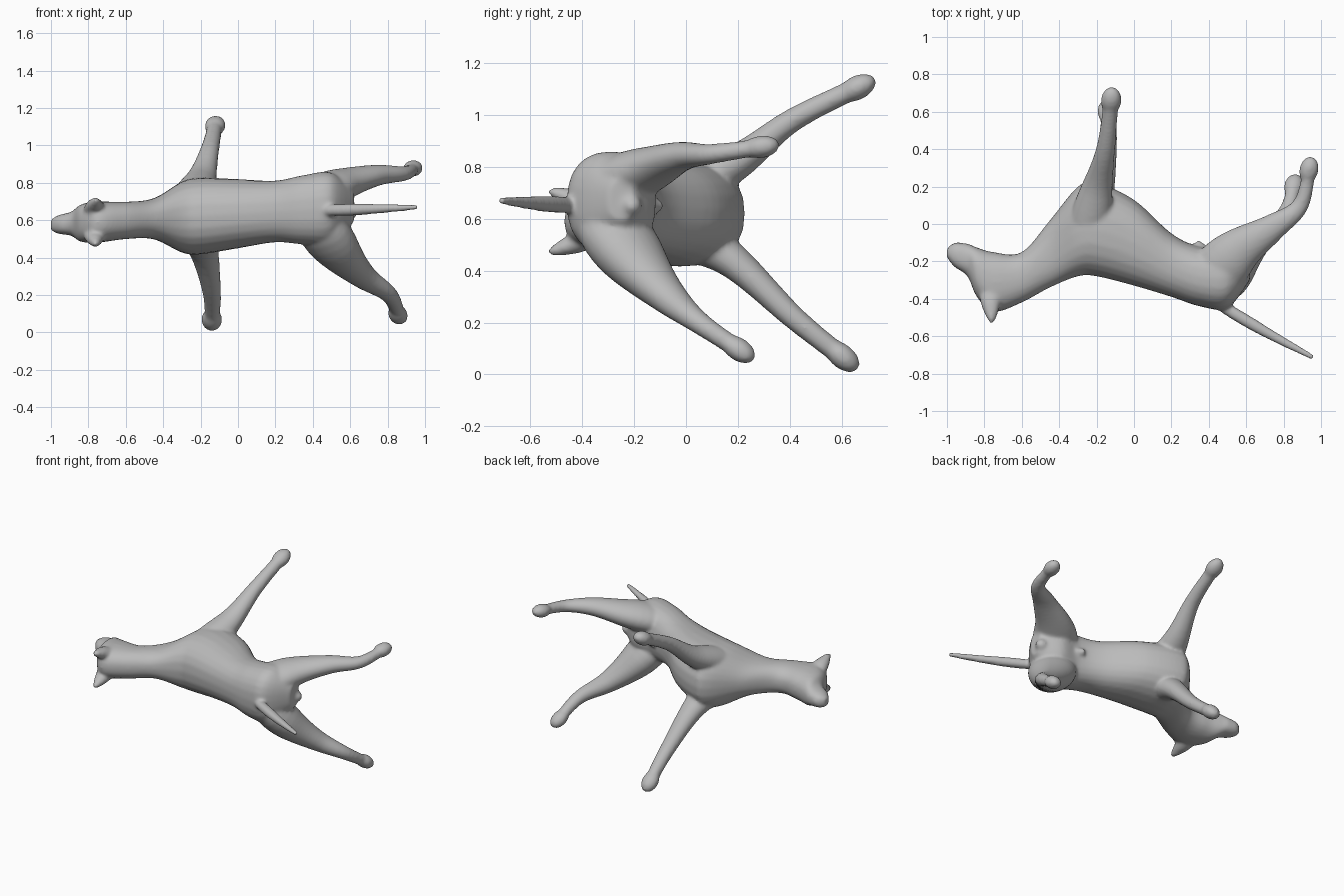
import bpy, bmesh, math
from mathutils import Vector, Matrix

if "Cube" in bpy.data.objects:
    bpy.data.objects.remove(bpy.data.objects["Cube"])

coat = bpy.data.materials.new("grey coat")
coat.use_nodes = True
grey = (0.5, 0.5, 0.5, 1)
coat.diffuse_color = grey
coat.node_tree.nodes["Principled BSDF"].inputs["Base Color"].default_value = grey

shape = bmesh.new()
SIDES = 24
STEPS = 6
CIRCLE = [(math.cos(math.tau * k / SIDES), math.sin(math.tau * k / SIDES)) for k in range(SIDES)]


def midline(x):
    """Height of the plane that divides the animal's left from its right."""
    return 0.635 + 0.06 * x


def squarer(value):
    """Push a circle's coordinate outward so that the section fills its corners."""
    return math.copysign(abs(value) ** 0.85, value)


def smooth_rows(rows):
    """Fill in the rows with a Catmull-Rom spline."""
    padded = [rows[0], *rows, rows[-1]]
    result = []
    for before, start, end, after in zip(padded, padded[1:], padded[2:], padded[3:]):
        for step in range(STEPS):
            t = step / STEPS
            row = []
            for a, b, c, d in zip(before, start, end, after):
                leave, arrive = (c - a) / 2, (d - b) / 2
                ease = t * t * (3 - 2 * t)
                row.append(b + (c - b) * ease + leave * t * (1 - t) ** 2 - arrive * t * t * (1 - t))
            result.append(row)
    result.append(rows[-1])
    return result


def skin(rings):
    """Join rings of points into a closed solid."""
    loops = [[shape.verts.new(point) for point in ring] for ring in rings]
    faces = [shape.faces.new(loops[0]), shape.faces.new(loops[-1])]
    for near, far in zip(loops, loops[1:]):
        for k in range(SIDES):
            faces.append(shape.faces.new((near[k - 1], near[k], far[k], far[k - 1])))
    bmesh.ops.recalc_face_normals(shape, faces=faces)


def trunk(rows):
    """Loft rounded sections along x from rows of x, back line, belly line, half width."""
    rings = []
    for x, back, belly, width in smooth_rows(rows):
        middle, depth = (back + belly) / 2, (belly - back) / 2
        rings.append([(x, middle + depth * squarer(c), midline(x) + width * squarer(s))
                      for c, s in CIRCLE])
    skin(rings)


def limb(path, thick, thin, widen=0.0, power=1):
    """Taper a tube with a rounded root along the path; widen makes the root a broad oval."""
    points = [Vector(row) for row in smooth_rows(path)]
    last = len(points) - 1
    rings = []
    for i, point in enumerate(points):
        along = points[min(i + 1, last)] - points[max(i - 1, 0)]
        across = along.cross(Vector((0, 0, 1))).normalized()
        up = across.cross(along).normalized()
        left = 1 - i / last
        dome = math.sqrt(1 - max(0, 1 - (i + 0.3) / STEPS) ** 2)
        radius = (thin + (thick - thin) * left ** power) * dome
        broad = radius * (1 + widen * left)
        rings.append([point + across * broad * c + up * radius * s for c, s in CIRCLE])
    skin(rings)


def ball(centre, size, direction=(0, 0, 1)):
    """An ellipsoid with its third axis laid along the direction."""
    turn = Vector(direction).to_track_quat("Z", "Y")
    bmesh.ops.create_uvsphere(shape, u_segments=SIDES, v_segments=SIDES // 2, radius=1,
                              matrix=Matrix.LocRotScale(centre, turn, size))


def leg(path, thick, thin, widen, power, paw):
    """A leg thins quickly below its muscle and ends in a long, rounded paw."""
    limb(path, thick, thin, widen, power)
    toe = Vector(path[-1])
    heading = (toe - Vector(path[-2])).normalized()
    ball(toe - heading * paw * 0.4, (paw, paw * 0.85, paw * 1.4), heading)


# Nose, skull, neck, chest, waist and rump
trunk([(-1, -.18, -.13, .03), (-.96, -.23, -.1, .05), (-.89, -.28, -.105, .065),
       (-.84, -.39, -.125, .1), (-.75, -.47, -.15, .11), (-.6, -.42, -.15, .1),
       (-.45, -.34, .02, .11), (-.3, -.28, .2, .19), (-.2, -.28, .22, .205),
       (0, -.33, .13, .185), (.2, -.39, -.05, .165), (.35, -.44, -.12, .185),
       (.5, -.45, -.12, .19), (.62, -.3, -.2, .08)])

# Front legs: right one raised, left one lowered
front = dict(thick=.13, thin=.04, widen=.3, power=2.5, paw=.056)
leg([(-.26, -.1, .7), (-.2, .18, .81), (-.15, .41, .98), (-.12, .68, 1.115)], **front)
leg([(-.26, -.1, .56), (-.19, .15, .46), (-.14, .42, .215), (-.14, .62, .055)], **front)

# Hind legs
leg([(.38, -.33, .72), (.55, -.15, .79), (.74, -.02, .84), (.89, .1, .85), (.94, .31, .88)],
    thick=.13, thin=.033, widen=.6, power=2, paw=.052)
leg([(.4, -.33, .62), (.54, -.19, .43), (.67, -.07, .3), (.81, .05, .2), (.86, .22, .085)],
    thick=.16, thin=.036, widen=.4, power=2, paw=.053)

# Tail
limb([(.42, -.41, .65), (.7, -.575, .66), (.96, -.715, .67)], .045, .014)

# Ears, one either side of the midline
for side in (-1, 1):
    root = midline(-.76) + side * .06
    limb([(-.77, -.36, root), (-.76, -.53, root + side * .06)], .075, .01, widen=0.5)

# Belly fold and a small swelling under the rump
limb([(.48, -.23, .65), (.33, -.1, .65)], .04, .022)
ball((.6, -.21, .65), (.045, .04, .04))

mesh = bpy.data.meshes.new("hound_body")
shape.to_mesh(mesh)
shape.free()
mesh.materials.append(coat)
body = bpy.data.objects.new("hound_body", mesh)
bpy.context.collection.objects.link(body)

# Fuse the parts into one smooth skin
fuse = body.modifiers.new("fuse", "REMESH")
fuse.mode = "VOXEL"
fuse.voxel_size = 0.01
fuse.use_smooth_shade = True
soften = body.modifiers.new("soften", "SMOOTH")
soften.factor = 0.5
soften.iterations = 12
